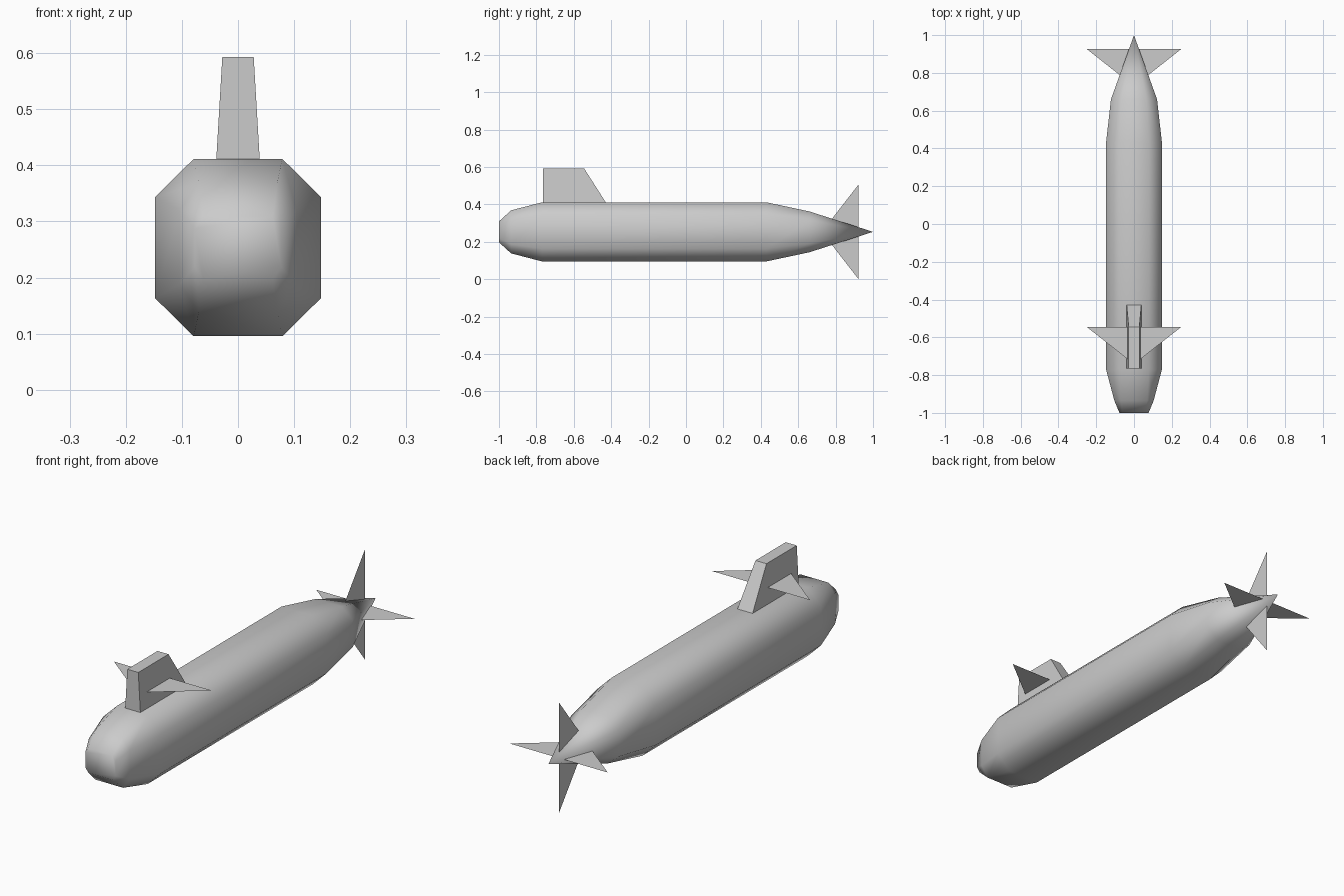
import bpy, bmesh, math
from mathutils import Vector, Matrix

if "Cube" in bpy.data.objects:
    bpy.data.objects.remove(bpy.data.objects["Cube"])

ZC = 0.2535  # hull axis height


def make(name, bm, smooth=False):
    bmesh.ops.recalc_face_normals(bm, faces=bm.faces)
    me = bpy.data.meshes.new(name)
    bm.to_mesh(me)
    bm.free()
    ob = bpy.data.objects.new(name, me)
    bpy.context.collection.objects.link(ob)
    if smooth:
        bpy.context.view_layer.objects.active = ob
        ob.select_set(True)
        bpy.ops.object.shade_smooth_by_angle(angle=math.radians(60))
        ob.select_set(False)
    return ob


def octagon(bm, y, hx, hz, cx, cz):
    # hx, hz: half width / height; cx, cz: where the chamfers start
    pts = [(hx, cz), (cx, hz), (-cx, hz), (-hx, cz),
           (-hx, -cz), (-cx, -hz), (cx, -hz), (hx, -cz)]
    return [bm.verts.new((x, y, ZC + z)) for x, z in pts]


# Hull: chamfered sections lofted from blunt nose to pointed tail
bm = bmesh.new()
sections = [(-1.0, 0.077, 0.056, 0.062, 0.034),
            (-0.935, 0.104, 0.115, 0.07, 0.066),
            (-0.77, 0.148, 0.158, 0.079, 0.09),
            (0.43, 0.148, 0.158, 0.079, 0.09),
            (0.66, 0.122, 0.109, 0.065, 0.062)]
rings = [octagon(bm, *s) for s in sections]
bm.faces.new(rings[0])
for a, b in zip(rings, rings[1:]):
    for i in range(8):
        j = (i + 1) % 8
        bm.faces.new((a[i], a[j], b[j], b[i]))
tip = bm.verts.new((0, 1.0, ZC))
for i in range(8):
    bm.faces.new((rings[-1][i], rings[-1][(i + 1) % 8], tip))
make("hull", bm, smooth=True)

# Sail: tapered block with a sloping rear face
bm = bmesh.new()
low, high = [
    [bm.verts.new(p) for p in ((-w, -0.765, z), (w, -0.765, z), (w, back, z), (-w, back, z))]
    for w, z, back in ((0.039, 0.405, -0.425), (0.028, 0.593, -0.545))]
bm.faces.new(low)
bm.faces.new(high)
for i in range(4):
    j = (i + 1) % 4
    bm.faces.new((low[i], low[j], high[j], high[i]))
make("sail", bm)


# Fins: thin swept triangles, turned about the long axis
def fin(name, y, z, turn, span=0.25):
    bm = bmesh.new()
    m = Matrix.Translation((0, y, z)) @ Matrix.Rotation(math.radians(turn), 4, 'Y')
    bm.faces.new([bm.verts.new(m @ Vector(p))
                  for p in ((0, -0.197, 0), (span, 0, 0), (0, 0, 0))])
    make(name, bm)


for side, turn in (("right", 0), ("left", 180)):
    fin("sail_plane_" + side, -0.545, 0.485, turn)
    fin("stern_plane_" + side, 0.926, ZC, turn)
for side, turn in (("lower", 90), ("upper", -90)):
    fin("rudder_" + side, 0.923, ZC, turn, ZC)
